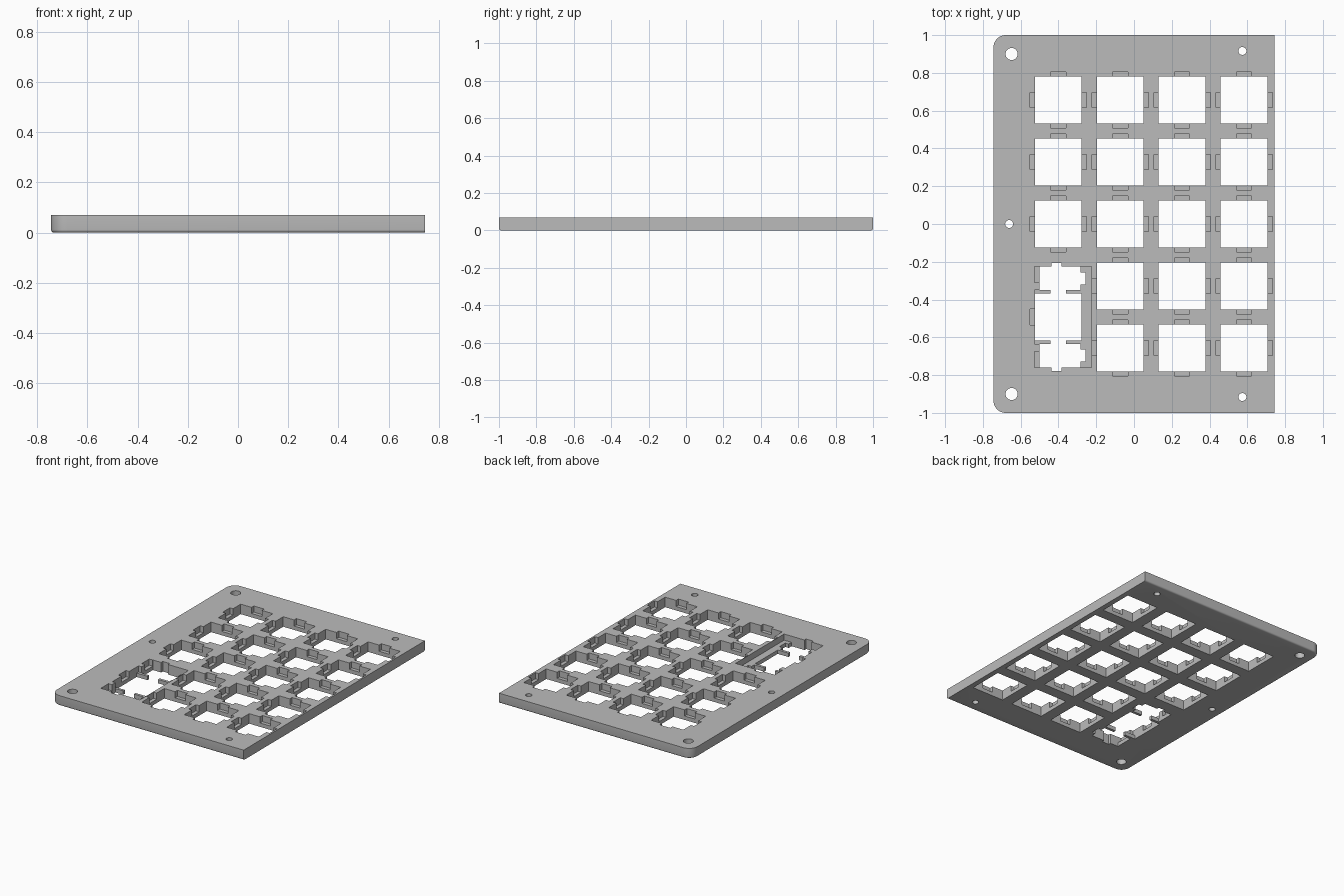
import bpy, bmesh, math

if "Cube" in bpy.data.objects:
    bpy.data.objects.remove(bpy.data.objects["Cube"])

W, L, T = 0.744, 1.0, 0.07      # half width, half length, thickness
FLOOR = 0.027                   # height of the pocket floors
PITCH, HALF = 0.328, 0.124      # key spacing, half size of a key opening
X0, Y0 = -0.401, 0.656          # first key
STAB_Y = -1.5 * PITCH           # centre of the double-height key

grey = bpy.data.materials.new("plate grey")
grey.use_nodes = True
colour = (0.5, 0.5, 0.5, 1)
grey.diffuse_color = colour
grey.node_tree.nodes["Principled BSDF"].inputs["Base Color"].default_value = colour


def prism(bm, points, z0, z1):
    """Extrude a counter-clockwise outline from z0 to z1."""
    face = bm.faces.new([bm.verts.new((x, y, z0)) for x, y in points])
    top = bmesh.ops.extrude_face_region(bm, geom=[face])["geom"]
    for v in top:
        if isinstance(v, bmesh.types.BMVert):
            v.co.z = z1


def box(bm, x0, x1, y0, y1, z0, z1):
    prism(bm, [(x0, y0), (x1, y0), (x1, y1), (x0, y1)], z0, z1)


def arc(cx, cy, r, start, end, n):
    return [(cx + r * math.cos(math.radians(start + (end - start) * i / n)),
             cy + r * math.sin(math.radians(start + (end - start) * i / n)))
            for i in range(n + 1)]


def make_object(name, bm):
    bmesh.ops.recalc_face_normals(bm, faces=bm.faces)
    mesh = bpy.data.meshes.new(name)
    bm.to_mesh(mesh)
    bm.free()
    mesh.materials.append(grey)
    obj = bpy.data.objects.new(name, mesh)
    bpy.context.collection.objects.link(obj)
    return obj


# Plate: rounded left corners, lower rim rounded on all but the right side
R = 0.065
bm = bmesh.new()
outline = [(W, -L), (W, L)] + arc(-W + R, L - R, R, 90, 180, 10) + arc(-W + R, R - L, R, 180, 270, 10)
prism(bm, outline, 0, T)
rim = [e for e in bm.edges
       if all(v.co.z < 0.001 for v in e.verts) and not all(v.co.x > W - 0.001 for v in e.verts)]
bmesh.ops.bevel(bm, geom=rim, offset=0.012, segments=4, profile=0.5, affect="EDGES")
plate = make_object("switch_plate", bm)

# Key positions: a full grid except the two lower left places
keys = [(X0 + c * PITCH, Y0 - r * PITCH) for c in range(4) for r in range(5)
        if not (c == 0 and r > 2)]

# Openings right through the plate
bm = bmesh.new()
for x, y in keys:
    box(bm, x - HALF, x + HALF, y - HALF, y + HALF, -0.1, 0.2)
for x, y, r in [(-0.648, 0.9, 0.032), (-0.648, -0.9, 0.032),
                (0.574, 0.916, 0.021), (0.574, -0.916, 0.021), (-0.661, 0, 0.021)]:
    prism(bm, arc(x, y, r, 0, 360, 32)[:-1], -0.1, 0.2)
# Double key: right and left outlines of the upper half, mirrored downwards
right = [(HALF, HALF), (0.041, HALF), (0.041, 0.143), (0.118, 0.143), (0.118, 0.172),
         (0.144, 0.172), (0.144, 0.236), (0.118, 0.236), (0.118, 0.268), (0.018, 0.268), (0.018, 0.286)]
left = [(-0.036, 0.286), (-0.036, 0.268), (-0.1, 0.268), (-0.1, 0.143),
        (-0.041, 0.143), (-0.041, HALF), (-HALF, HALF)]
upper = right + left
outline = upper + [(x, -y) for x, y in reversed(upper)]
prism(bm, [(X0 + x, STAB_Y + y) for x, y in outline], -0.1, 0.2)
openings = make_object("openings_cutter", bm)

# Pockets sunk from the top: clip notches round each key
bm = bmesh.new()
REACH, TAB = HALF + 0.025, 0.04
for x, y in keys:
    for s in (-1, 1):
        xs, ys = sorted((x + s * 0.08, x + s * REACH)), sorted((y + s * 0.08, y + s * REACH))
        box(bm, *xs, y - TAB, y + TAB, FLOOR, 0.2)
        box(bm, x - TAB, x + TAB, *ys, FLOOR, 0.2)
# Stabiliser pocket beside and around the double key
P = 0.268
pocket = [(-0.1, -P), (0.175, -P), (0.175, P), (-0.1, P)]
for y, half, x in [(0.225, 0.042, -0.127), (0, 0.042, -0.149), (-0.225, 0.042, -0.127)]:
    inner = -0.1
    pocket += [(inner, y + half), (x, y + half), (x, y - half), (inner, y - half)]
    if y > 0:
        pocket += [(-0.1, 0.145), (-HALF, 0.145), (-HALF, 0.06), (-0.1, 0.06)]
    elif y == 0:
        pocket += [(-0.1, -0.06), (-HALF, -0.06), (-HALF, -0.145), (-0.1, -0.145)]
prism(bm, [(X0 + x, STAB_Y + y) for x, y in pocket], FLOOR, 0.2)
pockets = make_object("pockets_cutter", bm)

# Cut the plate and drop the cutters
bpy.context.view_layer.objects.active = plate
plate.select_set(True)
for cutter in (pockets, openings):
    cutter.hide_render = True
    mod = plate.modifiers.new(cutter.name, "BOOLEAN")
    mod.operation = "DIFFERENCE"
    mod.solver = "EXACT"
    mod.object = cutter
    bpy.ops.object.modifier_apply(modifier=mod.name)
    bpy.data.objects.remove(cutter)

bpy.ops.object.shade_smooth_by_angle(angle=math.radians(30))
